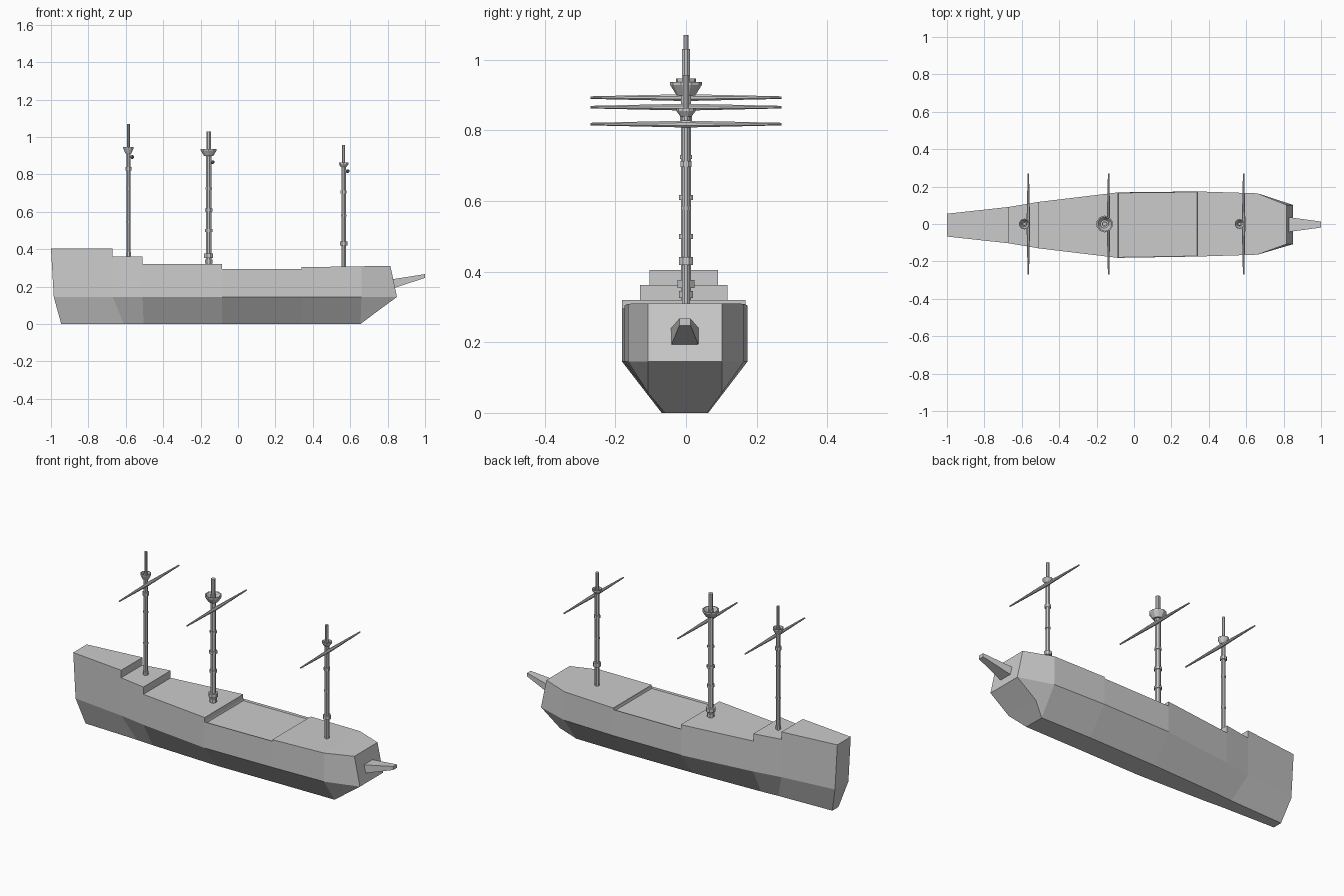
import bpy, bmesh, math
from mathutils import Vector, Matrix

if "Cube" in bpy.data.objects:
    bpy.data.objects.remove(bpy.data.objects["Cube"])

grey = bpy.data.materials.new("plain grey")
grey.diffuse_color = (0.6, 0.6, 0.6, 1)
grey.use_nodes = True
grey.node_tree.nodes["Principled BSDF"].inputs["Base Color"].default_value = grey.diffuse_color


def finish(bm, name):
    bmesh.ops.remove_doubles(bm, verts=bm.verts, dist=0.0005)
    bmesh.ops.recalc_face_normals(bm, faces=bm.faces)
    me = bpy.data.meshes.new(name)
    bm.to_mesh(me)
    bm.free()
    me.materials.append(grey)
    ob = bpy.data.objects.new(name, me)
    bpy.context.collection.objects.link(ob)
    return ob


def lathe(name, profile, sides, matrix):
    """Spin (radius, height) points about z; zero radius closes the end."""
    bm = bmesh.new()
    rings = []
    for r, z in profile:
        rings.append([bm.verts.new(matrix @ Vector((
            r * math.cos(2 * math.pi * (i + .5) / sides),
            r * math.sin(2 * math.pi * (i + .5) / sides), z))) for i in range(sides)])
    for a, b in zip(rings, rings[1:]):
        for i in range(sides):
            j = (i + 1) % sides
            bm.faces.new((a[i], a[j], b[j], b[i]))
    return finish(bm, name)


# Hull: lofted stations (top x, bottom x, half width, bottom half width, y centre)
CHINE = 0.145
stations = [(-1.0, -.945, .061, .028, -.006), (-.67, -.61, .097, .040, -.006),
            (-.51, -.505, .124, .047, -.006), (-.085, -.085, .175, .063, -.006),
            (.34, .34, .174, .063, 0), (.66, .655, .164, .060, 0)]
# Deck height at the two ends of each segment
decks = [(.405, .405), (.362, .362), (.32, .32), (.295, .295), (.304, .309)]

bm = bmesh.new()


def face(*pts):
    return bm.faces.new([bm.verts.new(p) for p in pts])


def section(st, z):
    xt, xb, w, b, cy = st
    xm = -.985 if xt == -1 else xt
    return {s: ((xb, cy + s * b, 0), (xm, cy + s * w, CHINE), (xt, cy + s * w, z))
            for s in (-1, 1)}


last = None
for k, (z0, z1) in enumerate(decks):
    A, B = section(stations[k], z0), section(stations[k + 1], z1)
    for s in (-1, 1):
        for i in (0, 1):
            face(A[s][i], B[s][i], B[s][i + 1], A[s][i + 1])
    face(A[-1][0], A[1][0], B[1][0], B[-1][0])
    face(A[-1][2], B[-1][2], B[1][2], A[1][2])
    if last:                                   # riser of the deck step
        face(last[-1][2], last[1][2], A[1][2], A[-1][2])
    else:                                      # stern transom
        for i in (0, 1):
            face(A[-1][i], A[1][i], A[1][i + 1], A[-1][i + 1])
    last = B

# Bow: chamfered cheeks, raked front and cutwater
bow = {s: ((.73, s * .105 - .003, .057), (.85, s * .105 - .003, CHINE),
           (.815, s * .105 - .003, .31)) for s in (-1, 1)}
for s in (-1, 1):
    for i in (0, 1):
        face(last[s][i], bow[s][i], bow[s][i + 1], last[s][i + 1])
for P, Q in ((0, 1), (1, 2)):
    face(bow[-1][P], bow[1][P], bow[1][Q], bow[-1][Q])
face(last[-1][0], last[1][0], bow[1][0], bow[-1][0])
face(last[-1][2], bow[-1][2], bow[1][2], last[1][2])
bmesh.ops.remove_doubles(bm, verts=bm.verts, dist=.0005)
bmesh.ops.recalc_face_normals(bm, faces=bm.faces)
# Sunken waist deck
waist = [f for f in bm.faces if all(abs(v.co.z - .295) < .001 for v in f.verts)]
res = bmesh.ops.inset_region(bm, faces=waist, thickness=.004)
for v in {v for f in waist for v in f.verts}:
    v.co.z -= .01
finish(bm, "hull")

# Bowsprit: tapered square beam
bm = bmesh.new()
ends = []
for x, w, lo, hi in ((.815, .041, .186, .238), (1.0, .016, .247, .267)):
    ends.append([(x, y * w - .003, z) for y, z in ((-1, lo), (1, lo), (1, hi), (-1, hi))])
for i in range(4):
    j = (i + 1) % 4
    face(ends[0][i], ends[0][j], ends[1][j], ends[1][i])
for e in ends:
    face(*e)
finish(bm, "bowsprit")


def mast(name, x, base, top, r, r_top, nest, nest_r, nest_h, collars, yard_z):
    place = Matrix.Translation((x, 0, 0))
    # Pole with collars as steps in the lathe profile
    prof = [(0, base - .02), (r, base - .02)]
    for z, cr, h in collars:
        prof += [(r, z - h / 2), (cr, z - h / 2), (cr, z + h / 2), (r, z + h / 2)]
    prof += [(r, nest), (r_top, nest), (r_top, top), (0, top)]
    lathe(name + "_mast", prof, 8, place)
    # Crow's nest: open flared cup
    lo = nest - nest_h
    lathe(name + "_crows_nest", [(0, lo), (nest_r * .58, lo), (nest_r, nest - .008),
          (nest_r, nest), (nest_r * .85, nest), (nest_r * .5, lo + .01), (0, lo + .01)],
          10, place)
    # Yard: spar tapering towards both tips
    lathe(name + "_yard", [(0, -.27), (.004, -.27), (.0105, 0), (.004, .27), (0, .27)], 8,
          Matrix.Translation((x + .021, 0, yard_z)) @ Matrix.Rotation(math.pi / 2, 4, 'X'))


mast("mizzen", -.586, .36, 1.07, .0115, .008, .947, .029, .034,
     [(.375, .014, .02), (.545, .0135, .01), (.725, .0135, .01), (.83, .018, .018)], .893)
mast("main", -.157, .32, 1.03, .0155, .0125, .937, .045, .038,
     [(.335, .021, .02), (.365, .026, .022), (.50, .021, .014), (.61, .022, .014),
      (.725, .019, .012)], .866)
mast("fore", .565, .308, .957, .0125, .009, .863, .027, .024,
     [(.43, .021, .022), (.58, .015, .01), (.705, .017, .016)], .818)
